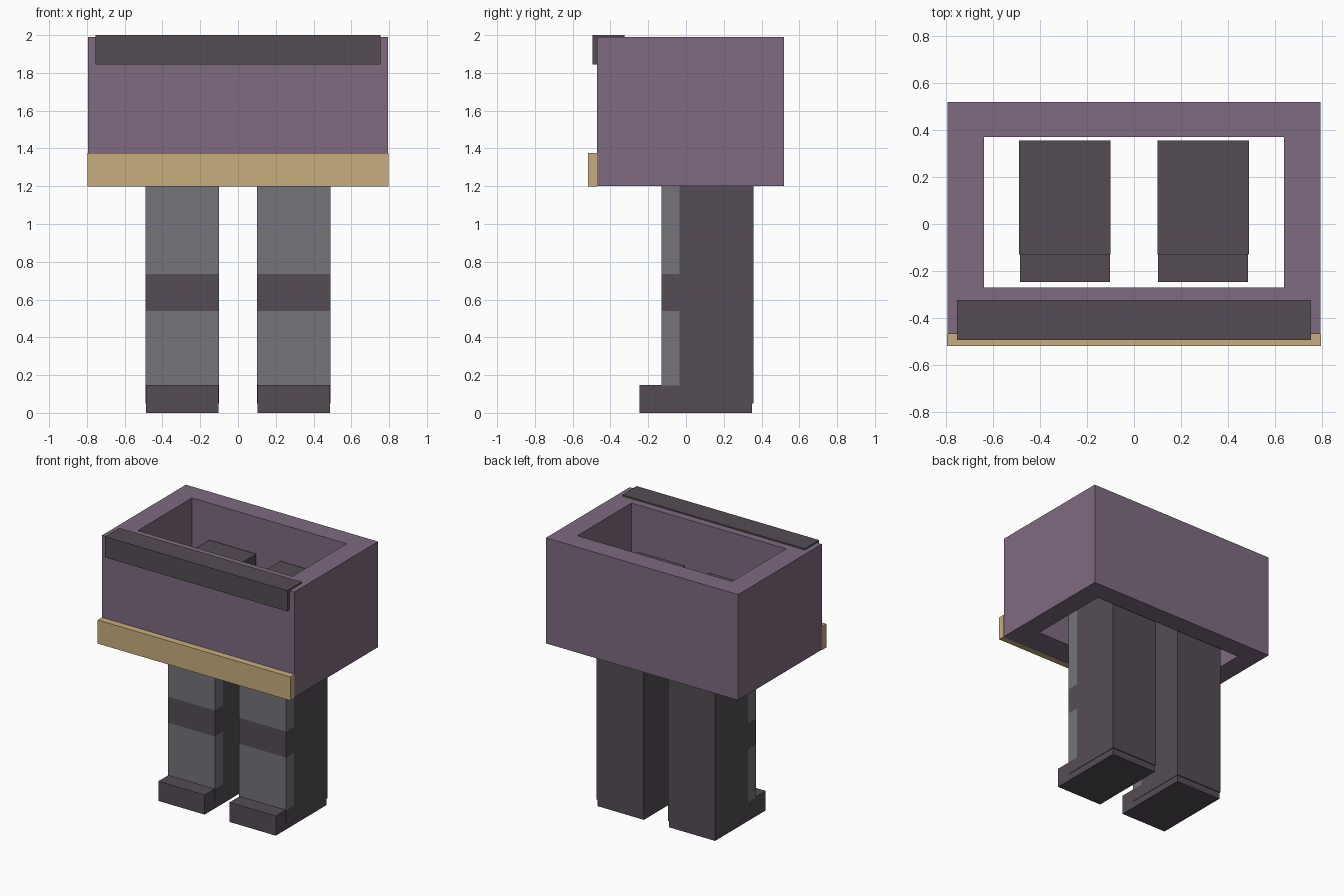
import bpy
import bmesh
from mathutils import Vector

default = bpy.data.objects.get("Cube")
if default:
    bpy.data.objects.remove(default, do_unlink=True)


def material(name, rgb):
    # Convert 0-255 display values to linear
    lin = []
    for v in rgb:
        c = v / 255
        lin.append(c / 12.92 if c <= 0.04045 else ((c + 0.055) / 1.055) ** 2.4)
    mat = bpy.data.materials.new(name)
    mat.use_nodes = True
    mat.diffuse_color = (*lin, 1)
    bsdf = mat.node_tree.nodes["Principled BSDF"]
    bsdf.inputs["Base Color"].default_value = (*lin, 1)
    return mat


purple = material("dusty_purple", (126, 107, 129))
dark = material("dark_plum_grey", (85, 77, 85))
grey = material("mid_grey", (117, 117, 122))
tan = material("tan", (200, 174, 125))


def finish(name, bm, mats):
    bmesh.ops.recalc_face_normals(bm, faces=bm.faces)
    mesh = bpy.data.meshes.new(name)
    bm.to_mesh(mesh)
    bm.free()
    for m in mats:
        mesh.materials.append(m)
    obj = bpy.data.objects.new(name, mesh)
    bpy.context.collection.objects.link(obj)
    return obj


def box_bm(lo, hi):
    lo, hi = Vector(lo), Vector(hi)
    bm = bmesh.new()
    bmesh.ops.create_cube(bm, size=1)
    for v in bm.verts:
        v.co = (lo + hi) / 2 + v.co * (hi - lo)
    return bm


def box(name, lo, hi, mat):
    return finish(name, box_bm(lo, hi), [mat])


# Open rectangular torso shell: outer and inner loops at both heights
def rect_loop(bm, half_x, y0, y1, z):
    corners = [(-half_x, y0), (half_x, y0), (half_x, y1), (-half_x, y1)]
    return [bm.verts.new((x, y, z)) for x, y in corners]


bm = bmesh.new()
loops = [rect_loop(bm, 0.795, -0.47, 0.52, 1.2),
         rect_loop(bm, 0.795, -0.47, 0.52, 1.99),
         rect_loop(bm, 0.64, -0.27, 0.37, 1.99),
         rect_loop(bm, 0.64, -0.27, 0.37, 1.2)]
for a, b in zip(loops, loops[1:] + loops[:1]):
    for i in range(4):
        j = (i + 1) % 4
        bm.faces.new((a[i], a[j], b[j], b[i]))
finish("torso_shell", bm, [purple])

# Collar bar and waist belt on the front
box("collar_bar", (-0.755, -0.495, 1.845), (0.755, -0.325, 2.0), dark)
box("waist_belt", (-0.797, -0.52, 1.198), (0.797, -0.47, 1.375), tan)


# Legs with a grey front strip crossed by a dark knee band
def leg(side, s):
    x0, x1 = sorted((0.1 * s, 0.49 * s))
    bm = box_bm((x0, -0.13, 0.05), (x1, 0.357, 1.72))
    cuts = [((0, 0, z), (0, 0, 1)) for z in (0.145, 0.54, 0.735)]
    cuts.append(((0, -0.035, 0), (0, 1, 0)))
    for co, no in cuts:
        bmesh.ops.bisect_plane(bm, geom=bm.verts[:] + bm.edges[:] + bm.faces[:],
                               plane_co=co, plane_no=no)
    bm.normal_update()
    for f in bm.faces:
        c = f.calc_center_median()
        strip = c.y < -0.035 and abs(f.normal.z) < 0.5
        banded = c.z < 0.145 or 0.54 < c.z < 0.735
        f.material_index = 1 if strip and not banded else 0
    finish(side + "_leg", bm, [dark, grey])
    # Foot slightly narrower than the leg
    x0, x1 = sorted((0.103 * s, 0.486 * s))
    box(side + "_foot", (x0, -0.247, 0), (x1, 0.35, 0.147), dark)


leg("left", 1)
leg("right", -1)
